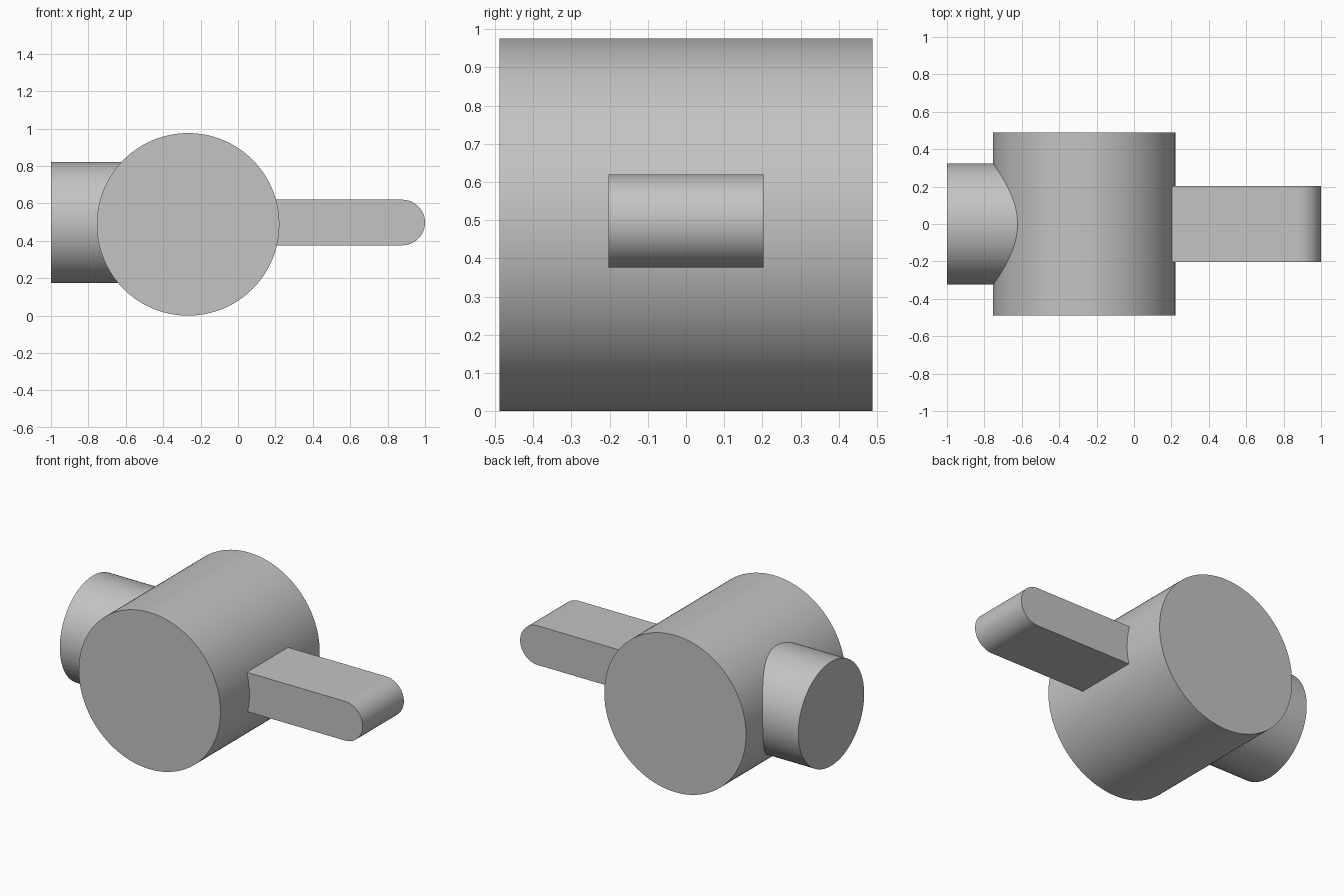
import bpy, bmesh
from math import pi, sin, cos, radians
from mathutils import Matrix

cube = bpy.data.objects.get("Cube")
if cube:
    bpy.data.objects.remove(cube, do_unlink=True)

grey = bpy.data.materials.new("plain grey")
grey.use_nodes = True
colour = (0.55, 0.55, 0.55, 1)
grey.diffuse_color = colour
grey.node_tree.nodes["Principled BSDF"].inputs["Base Color"].default_value = colour


def finish(bm, name):
    """Turn a bmesh into a smooth-shaded object with crisp edges."""
    bmesh.ops.recalc_face_normals(bm, faces=bm.faces)
    mesh = bpy.data.meshes.new(name)
    bm.to_mesh(mesh)
    bm.free()
    mesh.materials.append(grey)
    obj = bpy.data.objects.new(name, mesh)
    bpy.context.collection.objects.link(obj)
    bpy.ops.object.select_all(action="DESELECT")
    obj.select_set(True)
    bpy.context.view_layer.objects.active = obj
    bpy.ops.object.shade_smooth_by_angle(angle=radians(30))
    return obj


def cylinder(name, radius, length, centre, axis):
    bm = bmesh.new()
    turn = Matrix.Rotation(pi / 2, 4, axis)
    bmesh.ops.create_cone(bm, cap_ends=True, segments=128, radius1=radius, radius2=radius,
                          depth=length, matrix=Matrix.Translation(centre) @ turn)
    return finish(bm, name)


BODY_X, BODY_R = -0.267, 0.488
MID_Z = 0.498

# Main drum, lying front to back
cylinder("drum_body", BODY_R, 2 * BODY_R, (BODY_X, 0, BODY_R), "X")

# Round stub on the right, running into the drum
stub_length = 1 + BODY_X
cylinder("side_stub", 0.324, stub_length, (-1 + stub_length / 2, 0, MID_Z), "Y")

# Flat lever on the left with a half-round tip
R, HALF_WIDTH, STEPS = 0.122, 0.203, 32
profile = [(0, R)]
for i in range(STEPS + 1):
    a = pi / 2 - pi * i / STEPS
    profile.append((1 - R + R * cos(a), R * sin(a)))
profile.append((0, -R))
bm = bmesh.new()
side = bm.faces.new([bm.verts.new((x, -HALF_WIDTH, MID_Z + z)) for x, z in profile])
moved = bmesh.ops.extrude_face_region(bm, geom=[side], use_keep_orig=True)["geom"]
bmesh.ops.translate(bm, vec=(0, 2 * HALF_WIDTH, 0),
                    verts=[g for g in moved if isinstance(g, bmesh.types.BMVert)])
finish(bm, "lever")
